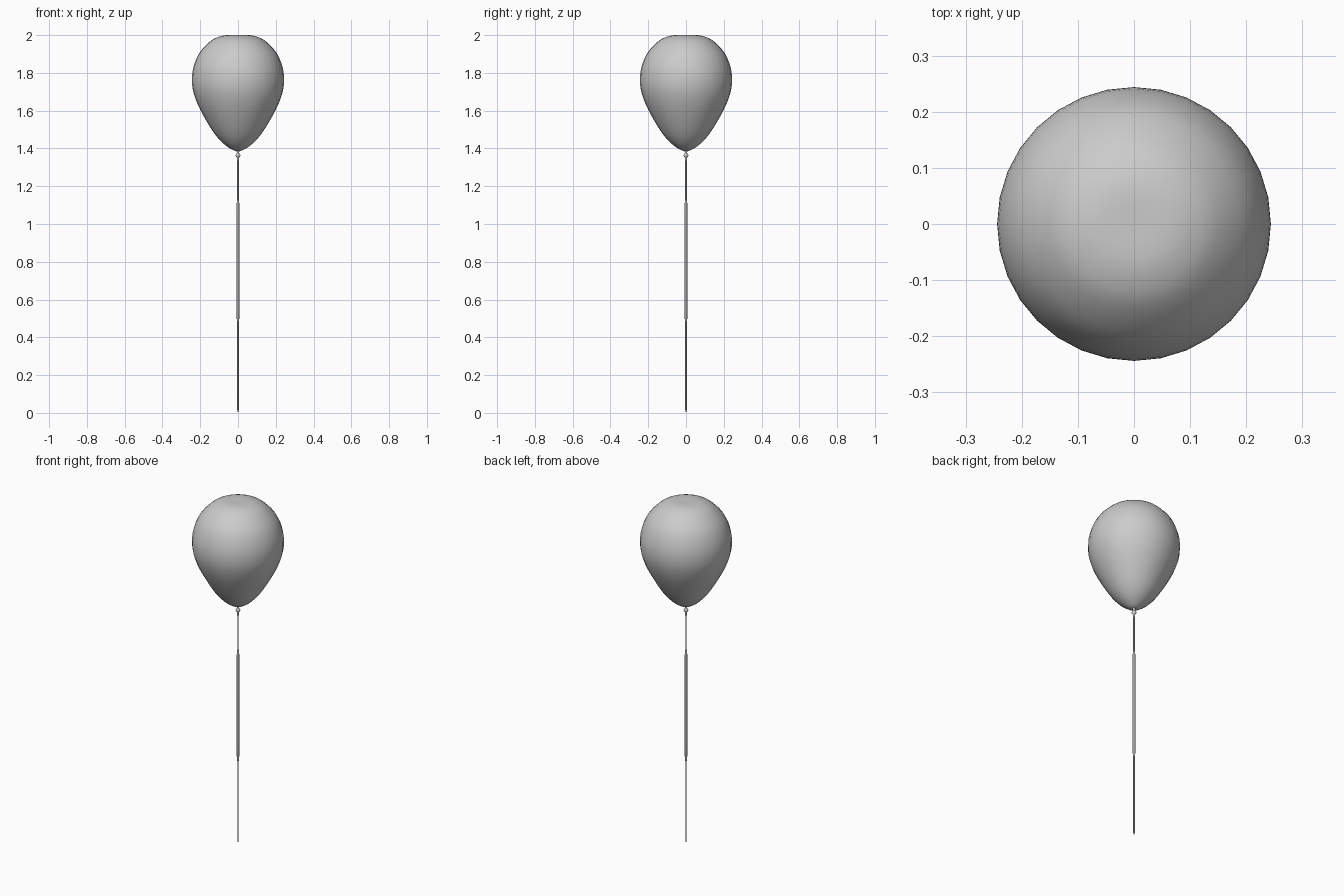
import bpy, bmesh, math

if "Cube" in bpy.data.objects:
    bpy.data.objects.remove(bpy.data.objects["Cube"])


def catmull(pts, steps):
    """Smooth a short list of (r, z) points into a denser profile."""
    p = [pts[0]] + pts + [pts[-1]]
    out = []
    for i in range(1, len(p) - 2):
        for s in range(steps):
            t = s / steps
            out.append(tuple(
                0.5 * (2 * b + (c - a) * t + (2 * a - 5 * b + 4 * c - d) * t * t
                       + (3 * b - a - 3 * c + d) * t ** 3)
                for a, b, c, d in zip(p[i - 1], p[i], p[i + 1], p[i + 2])))
    return out + [pts[-1]]


def lathe(name, profile, sides, smooth_angle=60):
    """Revolve an (r, z) profile about the z axis, closing both ends."""
    bm = bmesh.new()
    rings = []
    for r, z in profile:
        if r < 1e-5:
            rings.append([bm.verts.new((0, 0, z))])
        else:
            rings.append([bm.verts.new((r * math.cos(2 * math.pi * k / sides),
                                        r * math.sin(2 * math.pi * k / sides), z))
                          for k in range(sides)])
    for a, b in zip(rings, rings[1:]):
        for k in range(sides):
            n = (k + 1) % sides
            quad = [a[k % len(a)], a[n % len(a)], b[n % len(b)], b[k % len(b)]]
            bm.faces.new(list(dict.fromkeys(quad)))
    for ring in (rings[0], rings[-1]):
        if len(ring) > 1:
            bm.faces.new(ring)
    bmesh.ops.recalc_face_normals(bm, faces=bm.faces)
    mesh = bpy.data.meshes.new(name)
    bm.to_mesh(mesh)
    bm.free()
    obj = bpy.data.objects.new(name, mesh)
    bpy.context.collection.objects.link(obj)
    bpy.ops.object.select_all(action='DESELECT')
    obj.select_set(True)
    bpy.context.view_layer.objects.active = obj
    bpy.ops.object.shade_smooth_by_angle(angle=math.radians(smooth_angle))
    return obj


# Inflated body: egg shape with a slightly flattened crown
lathe("balloon_body", catmull([
    (0, 1.385), (0.03, 1.393), (0.08, 1.428), (0.133, 1.49), (0.2, 1.605),
    (0.234, 1.69), (0.244, 1.76), (0.236, 1.83), (0.205, 1.905),
    (0.15, 1.965), (0.105, 1.99), (0.06, 2.0), (0, 2.0)], 3), 32)

# Tied neck with its flared lip
lathe("balloon_knot", [
    (0.009, 1.39), (0.006, 1.378), (0.008, 1.37), (0.013, 1.364),
    (0.012, 1.359), (0.006, 1.352), (0.006, 1.34), (0.004, 1.33)], 16)

# String, with the thicker grip along its middle
lathe("string", [(0, 0), (0.004, 0.015), (0.004, 1.36)], 8)
lathe("string_grip", [
    (0.004, 0.48), (0.0065, 0.49), (0.0075, 0.56), (0.0075, 1.05),
    (0.0065, 1.12), (0.004, 1.13)], 8)
